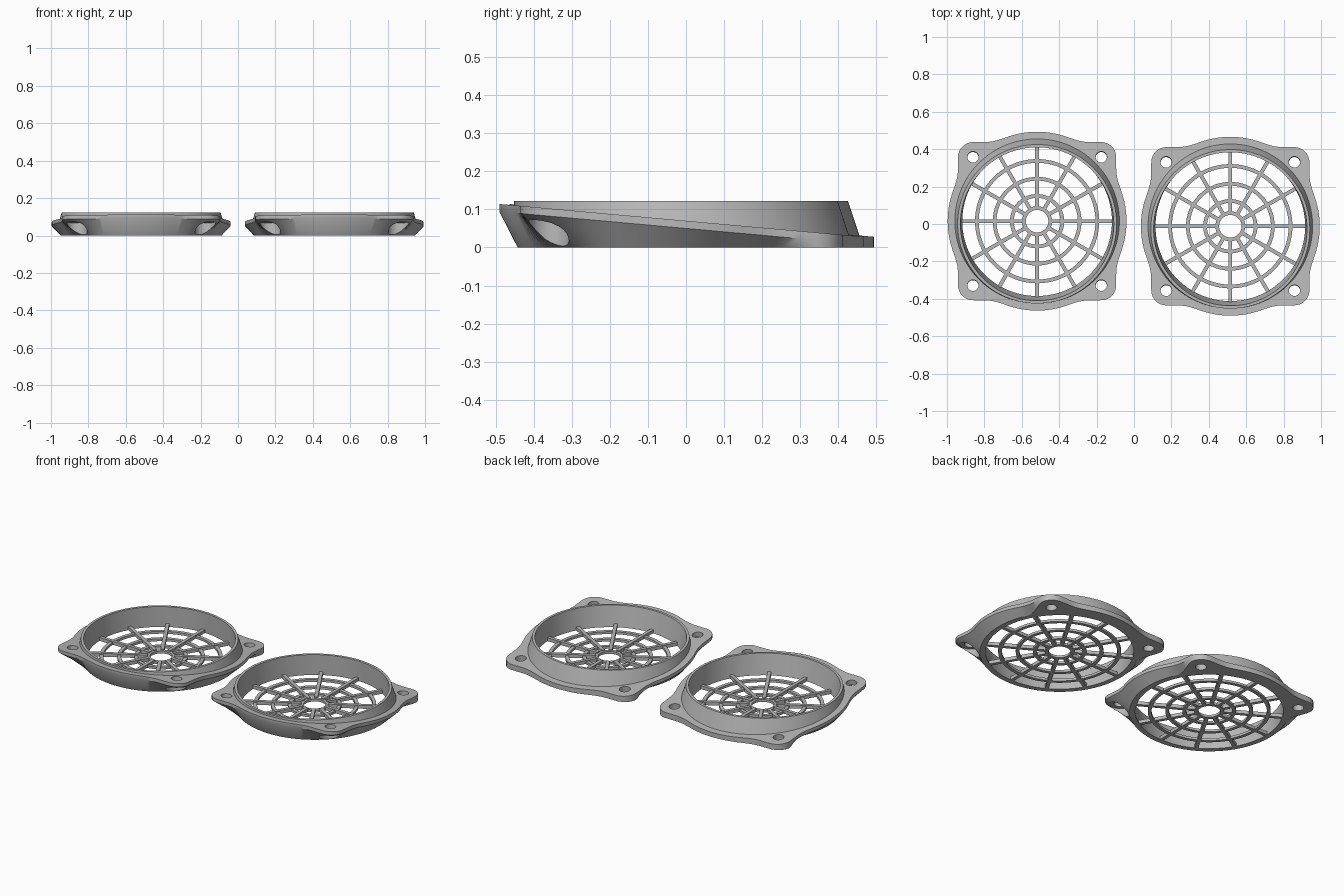
import bpy, bmesh, math
from mathutils import Matrix, Vector

if "Cube" in bpy.data.objects:
    bpy.data.objects.remove(bpy.data.objects["Cube"])

SEGMENTS = 180
SLOPE = 0.09          # fall of the flange towards the back
HOLE = 0.343          # screw hole offset from the centre

grey = bpy.data.materials.new("plain grey")
grey.use_nodes = True
grey.diffuse_color = (0.48, 0.48, 0.48, 1)
grey.node_tree.nodes["Principled BSDF"].inputs["Base Color"].default_value = grey.diffuse_color


def flange_z(y):
    return 0.071 - SLOPE * y


def flange_radius(a):
    """Rounded square merged softly with a larger circle."""
    a = a % (math.pi / 2)
    a = min(a, math.pi / 2 - a)
    square = 0.423 / math.cos(a)
    if square * math.sin(a) > HOLE:
        along = HOLE * (math.cos(a) + math.sin(a))
        across = HOLE * (math.cos(a) - math.sin(a))
        square = along + math.sqrt(0.08 ** 2 - across ** 2)
    circle, soft = 0.478, 0.03
    h = max(soft - abs(square - circle), 0) / soft
    return max(square, circle) + h * h * soft / 4


def profile(a):
    """Closed section of the frame at angle a."""
    direction = Vector((math.cos(a), math.sin(a), 0))

    def point(r, z=None, shift=0.0):
        p = direction * r + Vector((0, shift, 0))
        p.z = flange_z(p.y) if z is None else z
        return p

    r = flange_radius(a)
    rim = point(r)
    t = min(max((r * direction.y - 0.2) / 0.16, 0), 1)
    t = t * t * (3 - 2 * t)
    foot = point(0.43 + (r - 0.43) * t, 0)
    lower = point(r, max(rim.z - 0.02, 0.004))
    return [foot, lower, rim, point(0.44), point(0.425, 0.122, -0.015),
            point(0.41, 0.122, -0.015), point(0.40, 0)]


def sweep(bm, section):
    """Join closed sections around the centre."""
    rows = [[bm.verts.new(p) for p in section(2 * math.pi * i / SEGMENTS)]
            for i in range(SEGMENTS)]
    for i, row in enumerate(rows):
        nxt = rows[(i + 1) % SEGMENTS]
        for j in range(len(row)):
            k = (j + 1) % len(row)
            bm.faces.new((row[j], nxt[j], nxt[k], row[k]))


def finish(bm, name, location):
    bmesh.ops.recalc_face_normals(bm, faces=bm.faces)
    mesh = bpy.data.meshes.new(name)
    bm.to_mesh(mesh)
    bm.free()
    mesh.materials.append(grey)
    obj = bpy.data.objects.new(name, mesh)
    obj.location = location
    bpy.context.collection.objects.link(obj)
    return obj


def activate(obj):
    bpy.ops.object.select_all(action="DESELECT")
    obj.select_set(True)
    bpy.context.view_layer.objects.active = obj


def cut(obj, radius, bottom, top, x, y):
    """Drill along the flange normal at a screw position."""
    bm = bmesh.new()
    tilt = Matrix.Rotation(-math.atan(SLOPE), 4, "X")
    place = Matrix.Translation((x, y, flange_z(y))) @ tilt
    place = place @ Matrix.Translation((0, 0, (bottom + top) / 2))
    bmesh.ops.create_cone(bm, cap_ends=True, segments=40, radius1=radius,
                          radius2=radius, depth=top - bottom, matrix=place)
    cutter = finish(bm, "cutter", obj.location)
    cutter.hide_render = True
    bpy.context.view_layer.update()
    mod = obj.modifiers.new("drill", "BOOLEAN")
    mod.operation, mod.solver, mod.object = "DIFFERENCE", "EXACT", cutter
    activate(obj)
    bpy.ops.object.modifier_apply(modifier=mod.name)
    bpy.data.objects.remove(cutter)


def make_frame(side, location):
    bm = bmesh.new()
    sweep(bm, profile)
    frame = finish(bm, side + "_frame", location)
    for x in (-HOLE, HOLE):
        for y in (-HOLE, HOLE):
            cut(frame, 0.03, -0.2, 0.1, x, y)
        # Screw head pockets under the raised front corners
        cut(frame, 0.055, -0.2, -0.03, x, -HOLE)
    activate(frame)
    bpy.ops.object.shade_smooth_by_angle(angle=math.radians(30))


def make_grille(side, location):
    # Concentric rings around an open hub
    bm = bmesh.new()
    for r in (0.07, 0.135, 0.227, 0.322):
        def section(a, r=r):
            c, s = math.cos(a), math.sin(a)
            return [Vector((c * q, s * q, z)) for q, z in
                    ((r - 0.01, 0), (r + 0.01, 0), (r + 0.01, 0.014), (r - 0.01, 0.014))]
        sweep(bm, section)
    rings = finish(bm, side + "_grille_rings", location)
    activate(rings)
    bpy.ops.object.shade_smooth_by_angle(angle=math.radians(30))

    # Twelve radial bars
    bm = bmesh.new()
    for i in range(12):
        place = (Matrix.Rotation(i * math.pi / 6, 4, "Z")
                 @ Matrix.Translation((0.24, 0, 0.01))
                 @ Matrix.Diagonal((0.335, 0.02, 0.02, 1)))
        bmesh.ops.create_cube(bm, size=1, matrix=place)
    finish(bm, side + "_grille_spokes", location)


for side, location in (("right", (-0.518, 0.015, 0)), ("left", (0.515, -0.012, 0))):
    make_frame(side, location)
    make_grille(side, location)
